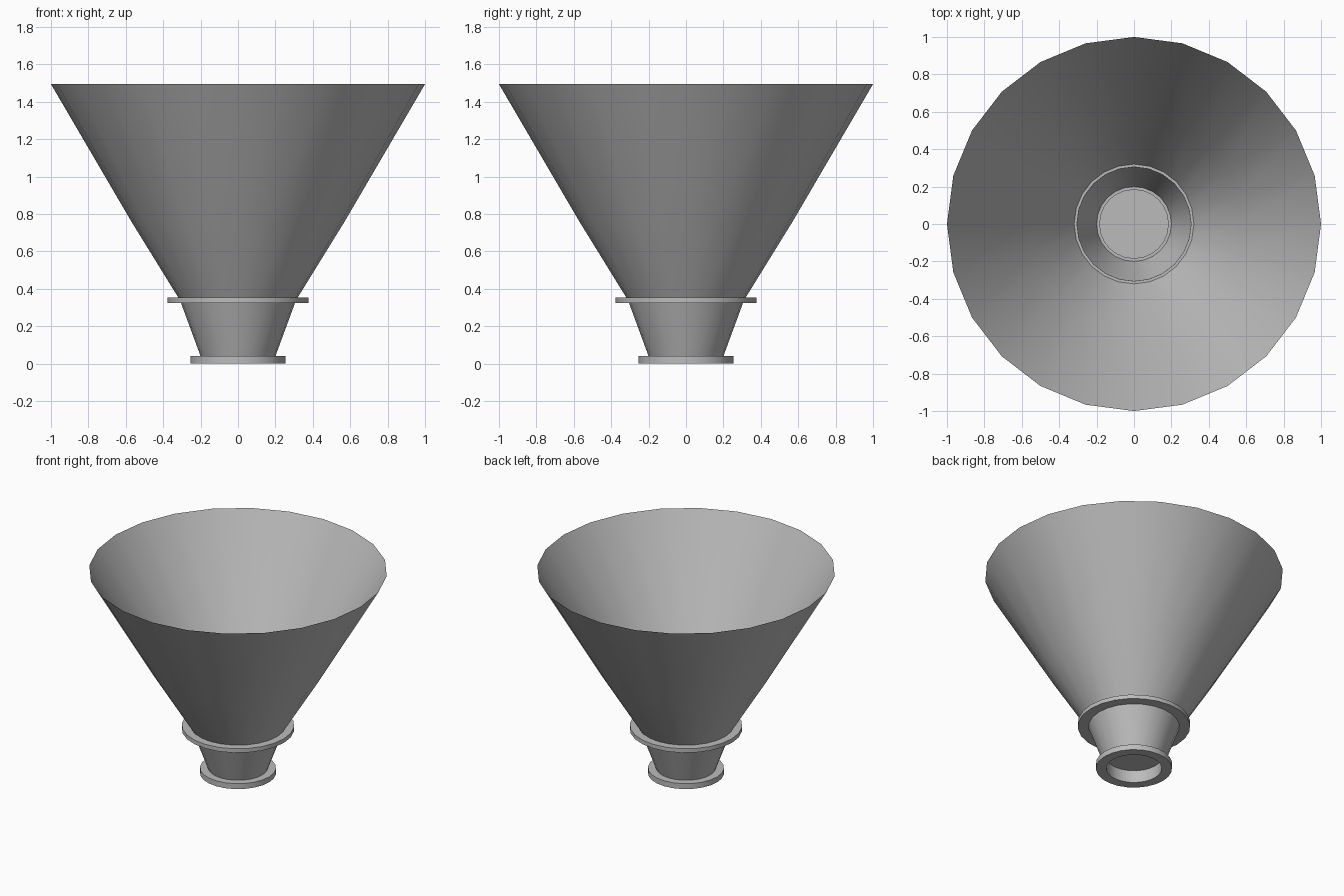
import bpy
import bmesh
from math import cos, sin, radians, tau

SIDES = 24

cube = bpy.data.objects.get("Cube")
if cube:
    bpy.data.objects.remove(cube, do_unlink=True)

# One plain grey metal
grey = bpy.data.materials.new("grey_metal")
grey.use_nodes = True
colour = (0.5, 0.5, 0.5, 1)
grey.diffuse_color = colour
grey.node_tree.nodes["Principled BSDF"].inputs["Base Color"].default_value = colour


def lathe(name, profile, closed=False, cap_end=False):
    """Turn a (radius, height) profile around the z axis."""
    bm = bmesh.new()
    rings = [[bm.verts.new((r * cos(tau * i / SIDES), r * sin(tau * i / SIDES), z))
              for i in range(SIDES)] for r, z in profile]
    pairs = list(zip(rings, rings[1:]))
    if closed:
        pairs.append((rings[-1], rings[0]))
    for a, b in pairs:
        for i in range(SIDES):
            j = (i + 1) % SIDES
            bm.faces.new((a[i], a[j], b[j], b[i]))
    if cap_end:
        bm.faces.new(rings[-1])
    mesh = bpy.data.meshes.new(name)
    bm.to_mesh(mesh)
    bm.free()
    mesh.materials.append(grey)
    obj = bpy.data.objects.new(name, mesh)
    bpy.context.collection.objects.link(obj)
    bpy.ops.object.select_all(action="DESELECT")
    obj.select_set(True)
    bpy.context.view_layer.objects.active = obj
    bpy.ops.object.shade_smooth_by_angle(angle=radians(30))
    return obj


def flange(name, inner, outer, bottom, top):
    """Flat ring with square edges."""
    return lathe(name, [(inner, bottom), (outer, bottom), (outer, top), (inner, top)],
                 closed=True)


# Wide open hopper, slightly bent part way up
lathe("hopper_cone", [(0.32, 0.355), (0.57, 0.76), (1.0, 1.495)])

# Narrow throat between the two flanges
lathe("throat_cone", [(0.2, 0.04), (0.305, 0.325)])

flange("upper_flange", 0.305, 0.377, 0.325, 0.355)
flange("lower_flange", 0.186, 0.255, 0.0, 0.04)

# Short closed spigot inside the outlet
lathe("outlet_plug", [(0.186, 0.04), (0.186, 0.09)], cap_end=True)
